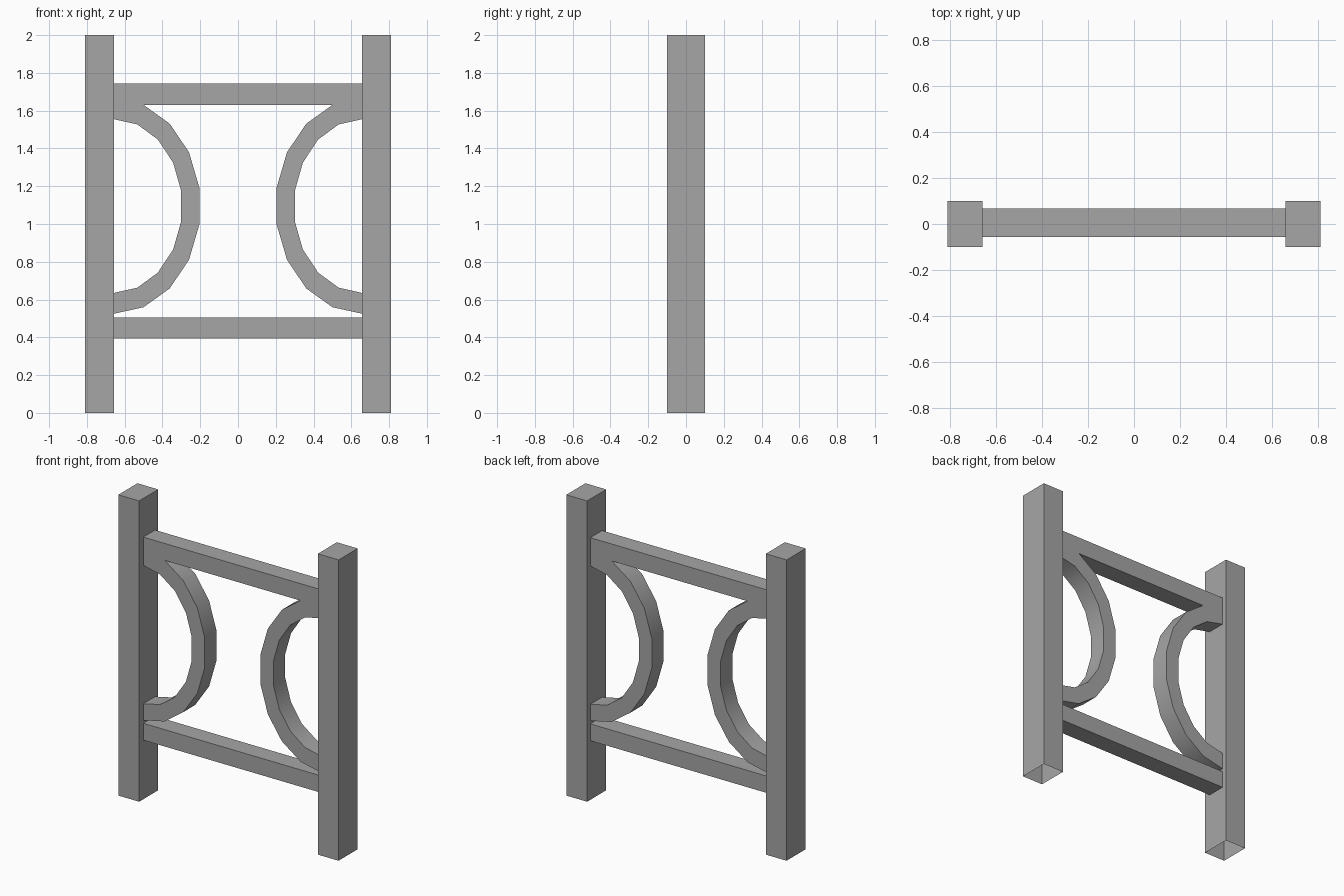
import bpy
import bmesh
from math import radians, sin, cos
from mathutils import Vector

cube = bpy.data.objects.get("Cube")
if cube:
    bpy.data.objects.remove(cube, do_unlink=True)

grey = bpy.data.materials.new("plain_grey")
grey.use_nodes = True
colour = (0.38, 0.38, 0.38, 1)
grey.diffuse_color = colour
grey.node_tree.nodes["Principled BSDF"].inputs["Base Color"].default_value = colour

POST_IN, POST_OUT = 0.657, 0.81
FRONT, BACK = -0.057, 0.067


def finish(bm, name):
    mesh = bpy.data.meshes.new(name)
    bm.to_mesh(mesh)
    bm.free()
    mesh.materials.append(grey)
    obj = bpy.data.objects.new(name, mesh)
    bpy.context.collection.objects.link(obj)
    return obj


def box(name, low, high, open_sides=()):
    """Box between two corners, without the faces that look along open_sides."""
    low, high = Vector(low), Vector(high)
    bm = bmesh.new()
    bmesh.ops.create_cube(bm, size=1)
    bm.normal_update()
    gone = [f for f in bm.faces if any(f.normal.dot(Vector(d)) > 0.9 for d in open_sides)]
    bmesh.ops.delete(bm, geom=gone, context="FACES_ONLY")
    bmesh.ops.scale(bm, vec=high - low, verts=bm.verts)
    bmesh.ops.translate(bm, vec=(low + high) / 2, verts=bm.verts)
    return finish(bm, name)


def arch(name, side):
    """Half-ellipse brace that bows inwards from one post."""
    angles = [radians(a) for a in (-90, -70, -50, -30, -10, 10, 30, 50, 70, 90)]
    bm = bmesh.new()
    rings = []
    for a in angles:
        ring = []
        for rx, rz, y in ((0.459, 0.57, FRONT), (0.459, 0.57, BACK),
                          (0.362, 0.46, BACK), (0.362, 0.46, FRONT)):
            x = side * (POST_IN - rx * cos(a))
            ring.append(bm.verts.new((x, y, 1.095 + rz * sin(a))))
        rings.append(ring)
    for r, s in zip(rings, rings[1:]):
        for i in range(4):
            j = (i + 1) % 4
            bm.faces.new((r[i], r[j], s[j], s[i]))
    bm.faces.new(rings[0])
    bm.faces.new(rings[-1])
    bmesh.ops.recalc_face_normals(bm, faces=bm.faces)
    obj = finish(bm, name)
    bpy.ops.object.select_all(action="DESELECT")
    obj.select_set(True)
    bpy.context.view_layer.objects.active = obj
    bpy.ops.object.shade_smooth_by_angle(angle=radians(40))


# Posts, hollow underneath, each with its curved brace
for label, side in (("left", 1), ("right", -1)):
    xs = sorted((side * POST_IN, side * POST_OUT))
    box(label + "_post", (xs[0], -0.1, 0), (xs[1], 0.1, 2), [(0, 0, -1)])
    arch(label + "_curved_brace", side)

# Rails butt against the posts
for name, z0, z1 in (("lower_rail", 0.393, 0.505), ("upper_rail", 1.63, 1.743)):
    box(name, (-POST_IN, FRONT, z0), (POST_IN, BACK, z1), [(1, 0, 0), (-1, 0, 0)])
